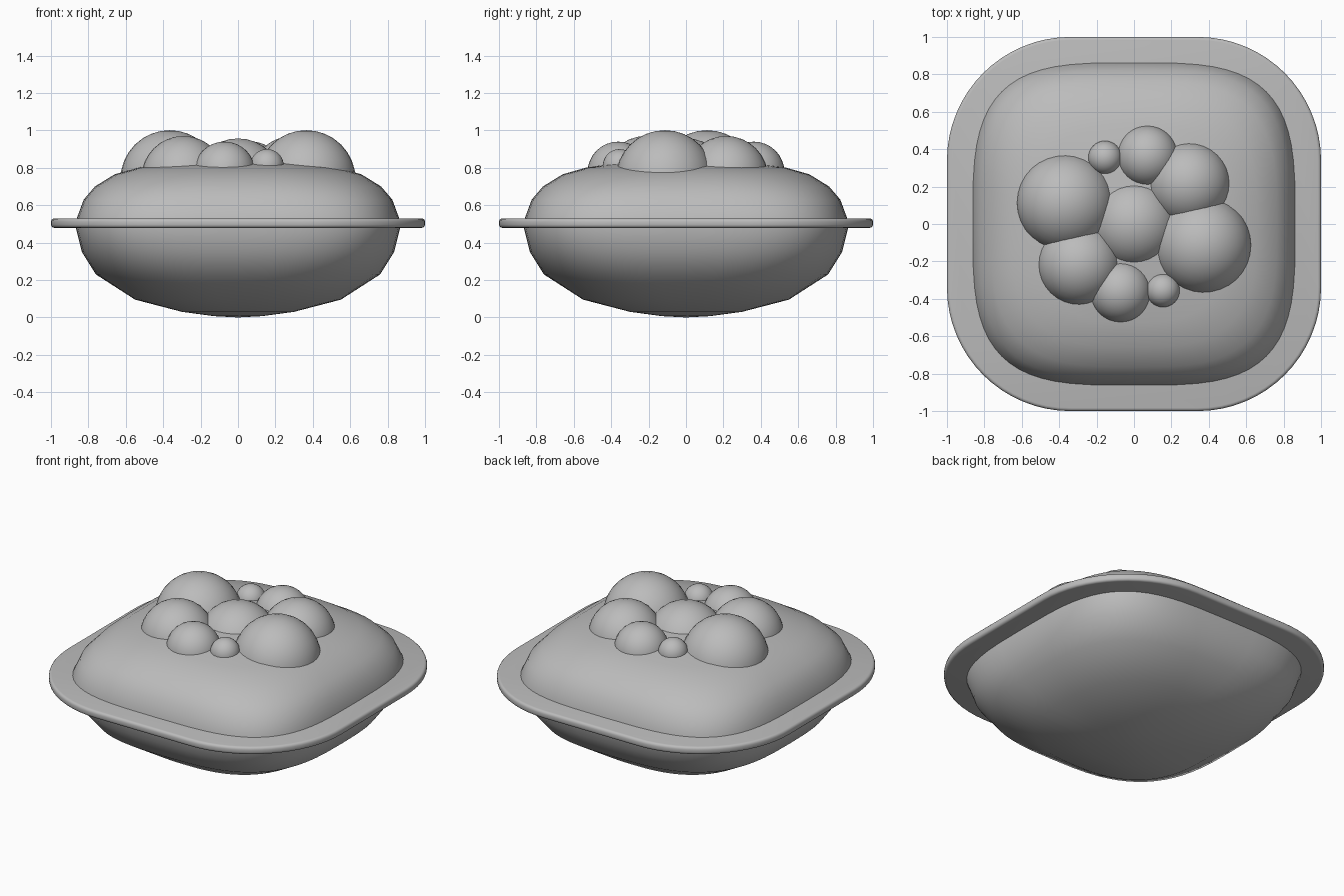
import bpy
import bmesh
from math import cos, sin, pi, radians, copysign

if "Cube" in bpy.data.objects:
    bpy.data.objects.remove(bpy.data.objects["Cube"], do_unlink=True)

GREY = (0.5, 0.5, 0.5, 1)
grey = bpy.data.materials.new("plain grey")
grey.use_nodes = True
grey.diffuse_color = GREY
grey.node_tree.nodes["Principled BSDF"].inputs["Base Color"].default_value = GREY


def add_object(name, bm, angle=40):
    bmesh.ops.recalc_face_normals(bm, faces=bm.faces)
    mesh = bpy.data.meshes.new(name)
    bm.to_mesh(mesh)
    bm.free()
    obj = bpy.data.objects.new(name, mesh)
    bpy.context.collection.objects.link(obj)
    mesh.materials.append(grey)
    bpy.ops.object.select_all(action="DESELECT")
    obj.select_set(True)
    bpy.context.view_layer.objects.active = obj
    bpy.ops.object.shade_smooth_by_angle(angle=radians(angle))
    return obj


# Cushion body: superellipse rings, (half width, height, squareness)
PROFILE = [(0.13, 0.007, 2.2), (0.3, 0.03, 2.3), (0.55, 0.095, 2.6),
           (0.76, 0.23, 3.0), (0.835, 0.35, 3.3), (0.867, 0.48, 3.5),
           (0.862, 0.53, 3.5), (0.825, 0.63, 3.4), (0.765, 0.7, 3.2),
           (0.66, 0.765, 3.0), (0.53, 0.802, 2.7), (0.35, 0.828, 2.4),
           (0.15, 0.85, 2.2)]
SIDES = 64


def power(value, exponent):
    return copysign(abs(value) ** exponent, value)


bm = bmesh.new()
rings = []
for width, z, n in PROFILE:
    angles = [2 * pi * i / SIDES for i in range(SIDES)]
    rings.append([bm.verts.new((width * power(cos(a), 2 / n),
                                width * power(sin(a), 2 / n), z)) for a in angles])
for low, high in zip(rings, rings[1:]):
    for i in range(SIDES):
        j = (i + 1) % SIDES
        bm.faces.new((low[i], low[j], high[j], high[i]))
for ring, z in ((rings[0], 0), (rings[-1], 0.855)):
    pole = bm.verts.new((0, 0, z))
    for i in range(SIDES):
        bm.faces.new((ring[i], ring[(i + 1) % SIDES], pole))
add_object("body", bm, 60)

# Flat brim: a rounded square plate with softened rims
bm = bmesh.new()
bmesh.ops.create_cube(bm, size=2)
for v in bm.verts:
    v.co.z = 0.504 + 0.025 * v.co.z
upright = [e for e in bm.edges if abs(e.verts[0].co.z - e.verts[1].co.z) > 0.01]
bmesh.ops.bevel(bm, geom=upright, offset=0.66, segments=16, profile=0.5, affect="EDGES")
rims = [e for e in bm.edges if abs(e.verts[0].co.z - e.verts[1].co.z) < 0.001]
bmesh.ops.bevel(bm, geom=rims, offset=0.017, segments=3, profile=0.5, affect="EDGES")
add_object("brim", bm, 40)


def bubble(name, x, y, z, radius):
    bm = bmesh.new()
    bmesh.ops.create_uvsphere(bm, u_segments=32, v_segments=16, radius=radius)
    add_object(name, bm, 60).location = (x, y, z)


# Bubble cluster: one in the middle, the rest in pairs turned half a circle
bubble("middle_bubble", 0, 0, 0.715, 0.242)
PAIRS = [("large_bubble", 0.365, -0.113, 0.737, 0.264),
         ("medium_bubble", 0.292, 0.215, 0.745, 0.225),
         ("small_bubble", 0.072, 0.362, 0.775, 0.165),
         ("tiny_bubble", -0.155, 0.355, 0.81, 0.09)]
for name, x, y, z, radius in PAIRS:
    bubble(name + "_a", x, y, z, radius)
    bubble(name + "_b", -x, -y, z, radius)
